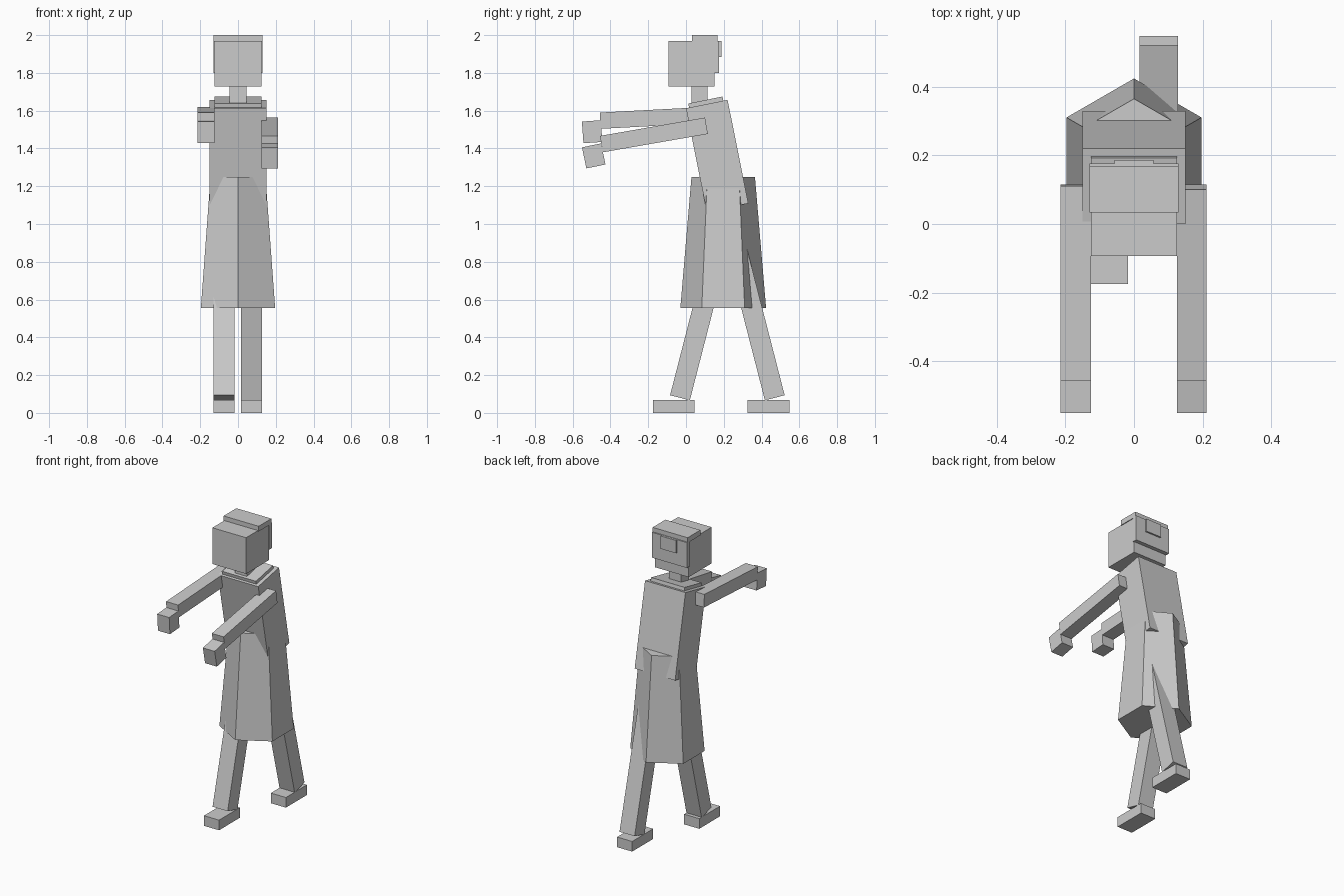
import bpy
import math
from mathutils import Vector

if "Cube" in bpy.data.objects:
    bpy.data.objects.remove(bpy.data.objects["Cube"], do_unlink=True)

GREY = (0.6, 0.6, 0.6, 1.0)
grey = bpy.data.materials.new("plain grey")
grey.use_nodes = True
grey.diffuse_color = GREY
grey.node_tree.nodes["Principled BSDF"].inputs["Base Color"].default_value = GREY


def finish(name):
    obj = bpy.context.object
    obj.name = name
    obj.data.materials.append(grey)
    return obj


def box(name, x, y, z, tilt=0.0):
    """Box from (min, max) ranges, tilted about x through its centre."""
    spans = (x, y, z)
    bpy.ops.mesh.primitive_cube_add(size=1, location=[sum(s) / 2 for s in spans],
                                    rotation=(tilt, 0, 0))
    obj = finish(name)
    obj.scale = [s[1] - s[0] for s in spans]
    return obj


def beam(name, x, start, end, thick):
    """Box running between two (y, z) points on its centre line."""
    a, b = Vector(start), Vector(end)
    mid, length = (a + b) / 2, (b - a).length
    tilt = math.atan2(b.y - a.y, b.x - a.x)
    return box(name, x, (mid.x - length / 2, mid.x + length / 2),
               (mid.y - thick / 2, mid.y + thick / 2), tilt)


# Head with cap of hair, back slab and hair clip
box("head", (-0.125, 0.125), (-0.093, 0.15), (1.727, 1.97))
box("hair_top", (-0.13, 0.13), (0.033, 0.168), (1.965, 2.0))
box("hair_back", (-0.13, 0.13), (0.145, 0.176), (1.80, 1.97))
box("hair_clip", (-0.057, 0.057), (0.165, 0.187), (1.883, 1.969))
box("neck", (-0.045, 0.045), (0.03, 0.115), (1.62, 1.74))

# Leaning torso and collar
beam("torso", (-0.15, 0.15), (0.22, 1.087), (0.11, 1.635), 0.2245)
beam("collar", (-0.125, 0.125), (0.015, 1.622), (0.196, 1.659), 0.032)

# Six-sided flared skirt with a corner facing forward
bpy.ops.mesh.primitive_cone_add(vertices=6, radius1=0.227, radius2=0.168, depth=0.695,
                                location=(0, 0.197, 0.9025))
finish("skirt")

# Arms reaching forward
right_x, left_x = (-0.214, -0.125), (0.125, 0.212)
beam("right_arm", right_x, (-0.454, 1.547), (0.113, 1.577), 0.086)
beam("right_hand", right_x, (-0.547, 1.485), (-0.447, 1.492), 0.115)
beam("left_arm", left_x, (-0.448, 1.423), (0.108, 1.52), 0.088)
beam("left_hand", left_x, (-0.539, 1.35), (-0.438, 1.371), 0.114)

# Striding legs and feet
right_x, left_x = (-0.13, -0.018), (0.016, 0.128)
beam("right_leg", right_x, (-0.032, 0.08), (0.225, 1.08), 0.108)
beam("left_leg", left_x, (0.47, 0.08), (0.213, 1.08), 0.108)
box("right_foot", right_x, (-0.175, 0.045), (0, 0.068))
box("left_foot", left_x, (0.325, 0.548), (0, 0.068))
